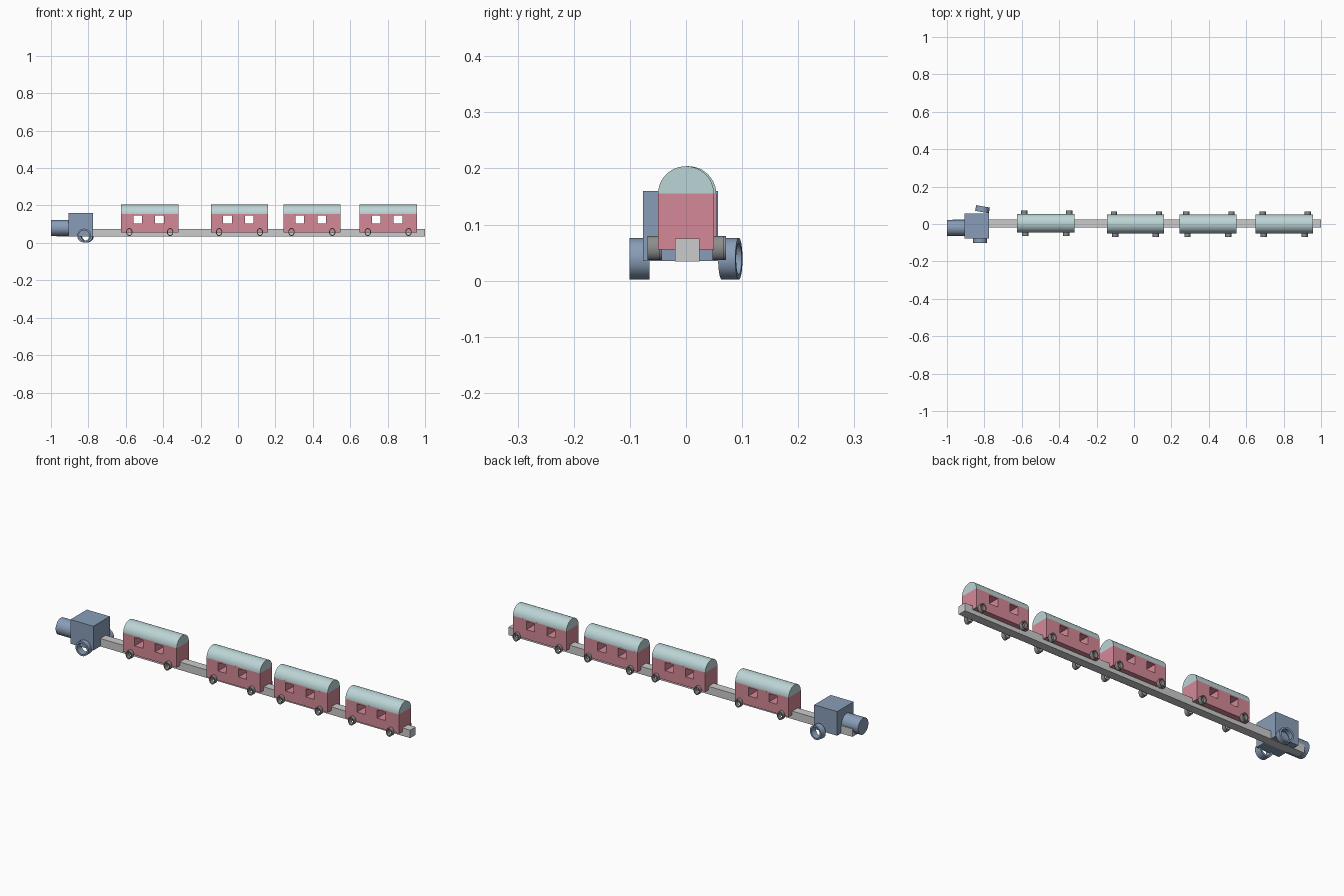
import bpy, bmesh, math
from mathutils import Matrix

if "Cube" in bpy.data.objects:
    bpy.data.objects.remove(bpy.data.objects["Cube"])


def material(name, rgb):
    m = bpy.data.materials.new(name)
    m.diffuse_color = (*rgb, 1)
    m.use_nodes = True
    m.node_tree.nodes["Principled BSDF"].inputs["Base Color"].default_value = m.diffuse_color
    return m


NAVY = material("navy", (0.25, 0.34, 0.48))
RED = material("red", (0.66, 0.25, 0.31))
TEAL = material("teal", (0.50, 0.66, 0.67))
DARK = material("dark_grey", (0.27, 0.27, 0.27))


def finish(name, bm, mat=None, smooth=False):
    bmesh.ops.recalc_face_normals(bm, faces=bm.faces)
    me = bpy.data.meshes.new(name)
    bm.to_mesh(me)
    bm.free()
    ob = bpy.data.objects.new(name, me)
    bpy.context.collection.objects.link(ob)
    if mat:
        me.materials.append(mat)
    if smooth:
        bpy.ops.object.select_all(action='DESELECT')
        ob.select_set(True)
        bpy.context.view_layer.objects.active = ob
        bpy.ops.object.shade_smooth_by_angle(angle=math.radians(35))
    return ob


def box(name, x, y, z, mat=None):
    bm = bmesh.new()
    size = [b - a for a, b in (x, y, z)]
    mid = [(a + b) / 2 for a, b in (x, y, z)]
    bmesh.ops.create_cube(bm, size=1, matrix=Matrix.Translation(mid) @ Matrix.Diagonal((*size, 1)))
    return finish(name, bm, mat)


def wheel(name, loc, rx, rz, width, mat, inner=0.76, turn=0):
    # open hoop: a rectangular section swept around the y axis
    bm = bmesh.new()
    n = 32
    rings = []
    for i in range(n):
        a = 2 * math.pi * i / n
        rings.append([bm.verts.new((rx * k * math.cos(a), y, rz * k * math.sin(a)))
                      for k, y in ((1, -width / 2), (1, width / 2), (inner, width / 2), (inner, -width / 2))])
    for i in range(n):
        p, q = rings[i], rings[(i + 1) % n]
        for j in range(4):
            k = (j + 1) % 4
            bm.faces.new((p[j], p[k], q[k], q[j]))
    ob = finish(name, bm, mat, True)
    ob.location = loc
    ob.rotation_euler.z = turn
    return ob


def roof(name, x0, x1, yc, z, r):
    # half-round bar along x
    bm = bmesh.new()
    n = 24
    vs = [bm.verts.new((x0, yc + r * math.cos(math.pi * i / n), z + r * math.sin(math.pi * i / n)))
          for i in range(n + 1)]
    face = bm.faces.new(vs)
    out = bmesh.ops.extrude_face_region(bm, geom=[face])
    moved = [g for g in out['geom'] if isinstance(g, bmesh.types.BMVert)]
    bmesh.ops.translate(bm, verts=moved, vec=(x1 - x0, 0, 0))
    return finish(name, bm, TEAL, True)


# long rail bar carrying the train
box("chassis_bar", (-0.97, 1.0), (-0.02, 0.024), (0.034, 0.075))

# engine: cab, boiler and two wheels, the rear one slightly turned
box("engine_cab", (-0.905, -0.774), (-0.077, 0.057), (0.035, 0.16), NAVY)
bm = bmesh.new()
bmesh.ops.create_cone(bm, cap_ends=True, segments=32, radius1=0.042, radius2=0.042, depth=0.12,
                      matrix=Matrix.Translation((-0.94, -0.021, 0.08)) @ Matrix.Rotation(math.pi / 2, 4, 'Y'))
finish("engine_boiler", bm, NAVY, True)
wheel("engine_wheel_front", (-0.823, -0.083, 0.039), 0.037, 0.037, 0.036, NAVY)
wheel("engine_wheel_back", (-0.81, 0.079, 0.039), 0.037, 0.037, 0.031, NAVY, turn=math.radians(-10))

# four carriages: (centre x, y shift)
for i, (cx, dy) in enumerate(((-0.472, 0.004), (0.008, 0), (0.395, 0), (0.803, 0)), 1):
    x0, x1 = cx - 0.153, cx + 0.153
    body = box(f"carriage_{i}_body", (x0, x1), (-0.05 + dy, 0.05 + dy), (0.056, 0.155), RED)
    # two windows cut straight through
    for w, (a, b) in enumerate(((-0.087, -0.041), (0.029, 0.076)), 1):
        cutter = box(f"carriage_{i}_window_cutter_{w}", (cx + a, cx + b), (-0.2, 0.2), (0.104, 0.147))
        cutter.hide_render = True
        cutter.hide_set(True)
        mod = body.modifiers.new(f"window_{w}", 'BOOLEAN')
        mod.operation = 'DIFFERENCE'
        mod.solver = 'EXACT'
        mod.object = cutter
    # bake the cut and remove the cutters
    bpy.context.view_layer.update()
    deps = bpy.context.evaluated_depsgraph_get()
    baked = bpy.data.meshes.new_from_object(body.evaluated_get(deps))
    body.modifiers.clear()
    body.data = baked
    for ob in [o for o in bpy.data.objects if "cutter" in o.name]:
        bpy.data.objects.remove(ob)
    roof(f"carriage_{i}_roof", x0, x1, dy, 0.154, 0.05)
    # wheels on both sides
    for side, y, width, offsets in (("front", -0.058, 0.022, (-0.109, 0.109)),
                                    ("back", 0.057, 0.02, (-0.115, 0.126))):
        for w, ox in enumerate(offsets, 1):
            wheel(f"carriage_{i}_{side}_wheel_{w}", (cx + ox, y + dy, 0.058),
                  0.017, 0.0215, width, DARK, inner=0.74)
